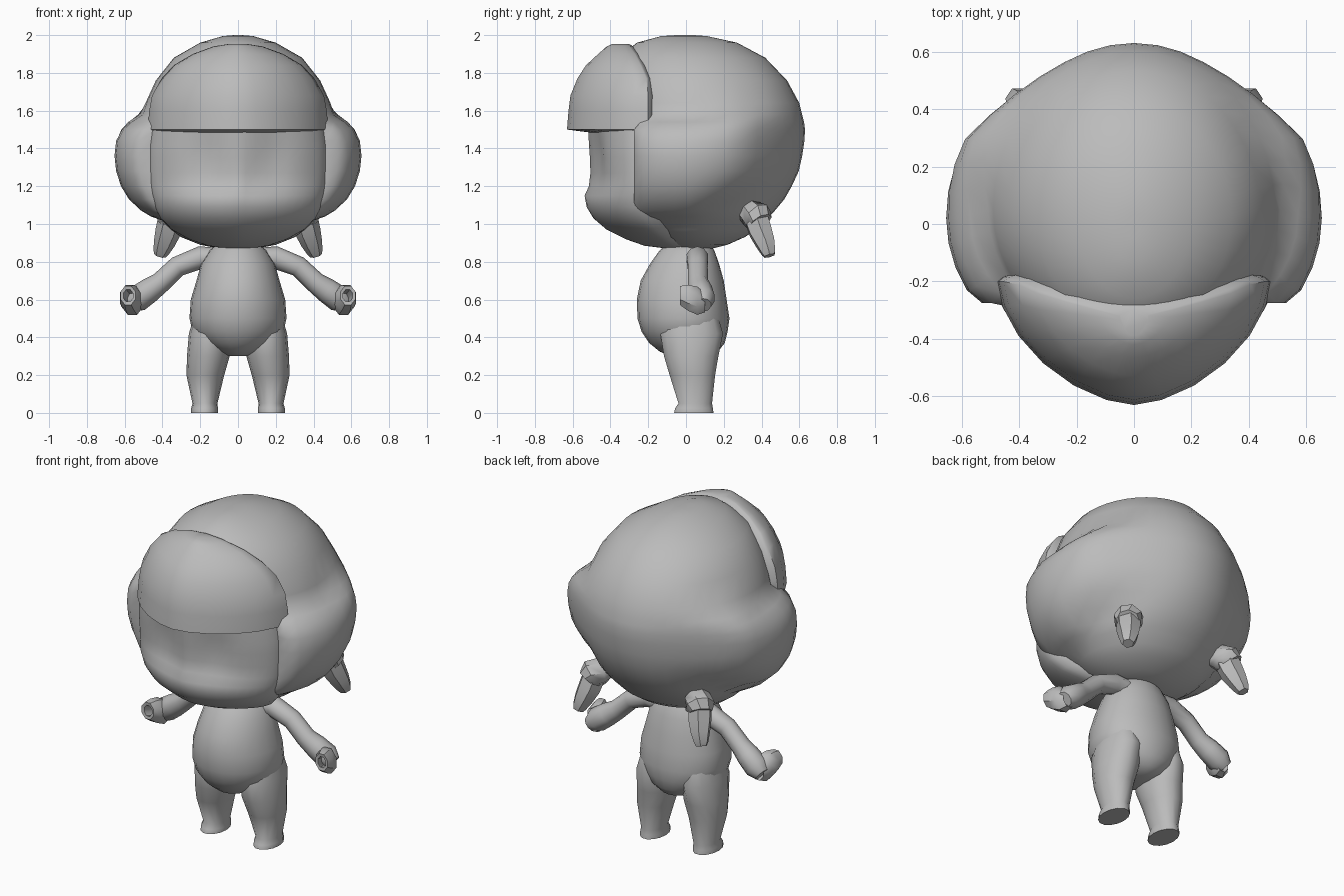
import bpy, bmesh, math
from mathutils import Vector

grey = bpy.data.materials.new("plain grey")
grey.diffuse_color = (0.5, 0.5, 0.5, 1)


def sp(v, p):
    """Signed power, for rounded-box sections."""
    return math.copysign(abs(v) ** (2 / p), v)


def loft(name, rings, mirror=False, closed=False, angle=50):
    """Skin a list of equal-length point rings into an object."""
    bm = bmesh.new()
    rows = [[bm.verts.new(p) for p in r] for r in rings]
    n = len(rows[0])
    for i in range(len(rows) if closed else len(rows) - 1):
        a, b = rows[i], rows[(i + 1) % len(rows)]
        for j in range(n):
            k = (j + 1) % n
            bm.faces.new((a[j], a[k], b[k], b[j]))
    if not closed:
        bm.faces.new(rows[0])
        bm.faces.new(rows[-1])
    bmesh.ops.recalc_face_normals(bm, faces=bm.faces)
    me = bpy.data.meshes.new(name)
    bm.to_mesh(me)
    bm.free()
    me.materials.append(grey)
    ob = bpy.data.objects.new(name, me)
    bpy.context.collection.objects.link(ob)
    bpy.ops.object.select_all(action='DESELECT')
    ob.select_set(True)
    bpy.context.view_layer.objects.active = ob
    bpy.ops.object.shade_smooth_by_angle(angle=math.radians(angle))
    if mirror:
        ob.modifiers.new("Mirror", 'MIRROR')
    return ob


def stack(name, rows, n=24, p=2.0, shape=None, **kw):
    """Horizontal sections: height, half width, front y, widest y, back y, centre x."""
    rings = []
    for z, hw, yf, yc, yb, *cx in rows:
        ring = []
        for i in range(n):
            t = 2 * math.pi * i / n
            c, s = sp(math.cos(t), p), sp(math.sin(t), p)
            x = (cx[0] if cx else 0) + hw * c
            y = yc + s * ((yb - yc) if s > 0 else (yc - yf))
            ring.append(shape(x, y, z) if shape else (x, y, z))
        rings.append(ring)
    return loft(name, rings, **kw)


def tube(name, path, n=10, **kw):
    """Round sections along a path of x, y, z, radius."""
    pts = [Vector(p[:3]) for p in path]
    rings = []
    for i, c in enumerate(pts):
        d = (pts[min(i + 1, len(pts) - 1)] - pts[max(i - 1, 0)]).normalized()
        u = d.cross(Vector((0, 1, 0))).normalized()
        v = d.cross(u)
        r = path[i][3]
        rings.append([c + r * (math.cos(2 * math.pi * j / n) * u +
                               math.sin(2 * math.pi * j / n) * v) for j in range(n)])
    return loft(name, rings, **kw)


# Rounded hair mass, swept out over the cheeks and cut flat in front
def sweep(x, y, z):
    mid = 1.295 + 0.35 * max(y - 0.05, 0)
    half = 0.275 - 0.15 * max(y - 0.05, 0)
    rise = max(0, 1 - abs((z - mid) / half) ** 3) ** 0.8
    fade = min(1, max(0, (0.58 - y) / 0.28))
    x *= 1 + 0.26 * rise * fade
    return (x, max(y, -0.275) if z < 1.53 else y, z)


stack("hair", [
    (0.87, 0.10, -0.05, 0.05, 0.14), (0.89, 0.20, -0.10, 0.06, 0.22),
    (0.93, 0.30, -0.20, 0.05, 0.31), (0.97, 0.355, -0.25, 0.05, 0.37),
    (1.02, 0.405, -0.40, 0.04, 0.42), (1.04, 0.43, -0.44, 0.03, 0.44),
    (1.07, 0.45, -0.46, 0.02, 0.47), (1.13, 0.475, -0.50, 0.02, 0.52),
    (1.20, 0.495, -0.52, 0.02, 0.56), (1.28, 0.512, -0.53, 0.02, 0.597),
    (1.36, 0.52, -0.53, 0.02, 0.615), (1.44, 0.525, -0.53, 0.02, 0.627),
    (1.50, 0.525, -0.50, 0.02, 0.63), (1.54, 0.52, -0.43, 0.03, 0.625),
    (1.58, 0.508, -0.42, 0.05, 0.615), (1.64, 0.49, -0.42, 0.05, 0.60),
    (1.76, 0.435, -0.42, 0.05, 0.535), (1.88, 0.34, -0.36, 0.03, 0.42),
    (1.96, 0.20, -0.26, 0.02, 0.27), (1.995, 0.08, -0.13, 0.0, 0.11),
    (2.0, 0.02, -0.05, 0.0, 0.04)], n=40, shape=sweep, angle=75)


# Face with eye hollows and a nose ridge
def features(x, y, z):
    if y > -0.25:
        return (x, y, z)
    eye = 0.03 * math.exp(-((abs(x) - 0.17) / 0.10) ** 2 - ((z - 1.36) / 0.14) ** 2)
    nose = 0.015 * math.exp(-(x / 0.035) ** 2 - ((z - 1.21) / 0.07) ** 2)
    return (x, y + eye - nose, z)


stack("face", [
    (0.87, 0.06, -0.10, -0.05, 0.05), (0.885, 0.16, -0.22, -0.08, 0.05),
    (0.92, 0.26, -0.32, -0.12, 0.05), (0.97, 0.35, -0.42, -0.18, 0.05),
    (1.03, 0.41, -0.49, -0.22, 0.05), (1.09, 0.44, -0.525, -0.24, 0.05),
    (1.15, 0.455, -0.53, -0.25, 0.05), (1.20, 0.465, -0.50, -0.25, 0.05),
    (1.27, 0.468, -0.50, -0.25, 0.05), (1.35, 0.47, -0.51, -0.25, 0.05),
    (1.42, 0.468, -0.515, -0.25, 0.05), (1.52, 0.455, -0.52, -0.25, 0.05)],
    n=48, p=1.68, shape=features)

# Heavy pointed fringe with a hollowed underside
stack("fringe", [
    (1.478, 0.43, -0.46, -0.20, -0.12),
    (1.50, 0.478, -0.63, -0.20, -0.12), (1.60, 0.47, -0.622, -0.20, -0.12),
    (1.68, 0.455, -0.612, -0.20, -0.13), (1.77, 0.405, -0.575, -0.21, -0.15),
    (1.84, 0.34, -0.53, -0.24, -0.19), (1.90, 0.24, -0.465, -0.27, -0.24),
    (1.94, 0.13, -0.42, -0.30, -0.28), (1.953, 0.05, -0.39, -0.32, -0.30)],
    p=1.68)

# Pear-shaped torso
stack("torso", [
    (0.30, 0.05, -0.08, 0.03, 0.12), (0.325, 0.12, -0.14, 0.02, 0.17),
    (0.37, 0.19, -0.195, 0.02, 0.205), (0.43, 0.24, -0.235, 0.02, 0.22),
    (0.50, 0.257, -0.257, 0.02, 0.23), (0.60, 0.25, -0.26, 0.02, 0.215),
    (0.70, 0.22, -0.24, 0.02, 0.20), (0.79, 0.195, -0.19, 0.03, 0.175),
    (0.86, 0.15, -0.14, 0.03, 0.15), (0.90, 0.10, -0.09, 0.03, 0.12)])

# Legs with flat-soled feet, cut straight at the ground
stack("leg", [
    (0.0, 0.071, -0.065, 0.04, 0.148, 0.177), (0.025, 0.071, -0.06, 0.04, 0.145, 0.177),
    (0.05, 0.066, -0.042, 0.05, 0.14, 0.175), (0.20, 0.100, -0.09, 0.04, 0.157, 0.173),
    (0.30, 0.113, -0.12, 0.03, 0.175, 0.157), (0.42, 0.11, -0.14, 0.03, 0.20, 0.15),
    (0.52, 0.08, -0.10, 0.03, 0.17, 0.15)],
    n=14, mirror=True)

# Arms running into the palms
tube("arm", [
    (0.08, 0.06, 0.815, 0.06), (0.20, 0.06, 0.822, 0.06), (0.32, 0.062, 0.775, 0.055),
    (0.41, 0.064, 0.69, 0.056), (0.47, 0.075, 0.648, 0.066), (0.535, 0.085, 0.602, 0.07),
    (0.575, 0.09, 0.57, 0.045)], mirror=True)

# Curled fingers around an open grip
grip = [(0.032, -0.03), (0.05, -0.033), (0.068, 0.01), (0.075, 0.06),
        (0.05, 0.10), (0.03, 0.08)]
rings = [[(0.574 - 0.25 * y + 0.85 * r * math.cos(t), y, 0.612 - 0.3 * y + 1.08 * r * math.sin(t))
          for t in (2 * math.pi * (i + 0.5) / 8 for i in range(8))] for r, y in grip]
loft("hand", rings, mirror=True, closed=True, angle=40)

# Short bunches at the back of the head
tube("bunch_tie", [
    (0.29, 0.31, 1.06, 0.05), (0.32, 0.345, 1.055, 0.075), (0.36, 0.38, 1.035, 0.083),
    (0.375, 0.395, 1.01, 0.065)], n=8, mirror=True, angle=40)
tube("bunch", [
    (0.355, 0.375, 1.02, 0.07), (0.37, 0.395, 0.96, 0.068), (0.39, 0.42, 0.90, 0.057),
    (0.408, 0.437, 0.85, 0.042), (0.413, 0.442, 0.832, 0.032)], n=6, mirror=True, angle=30)
